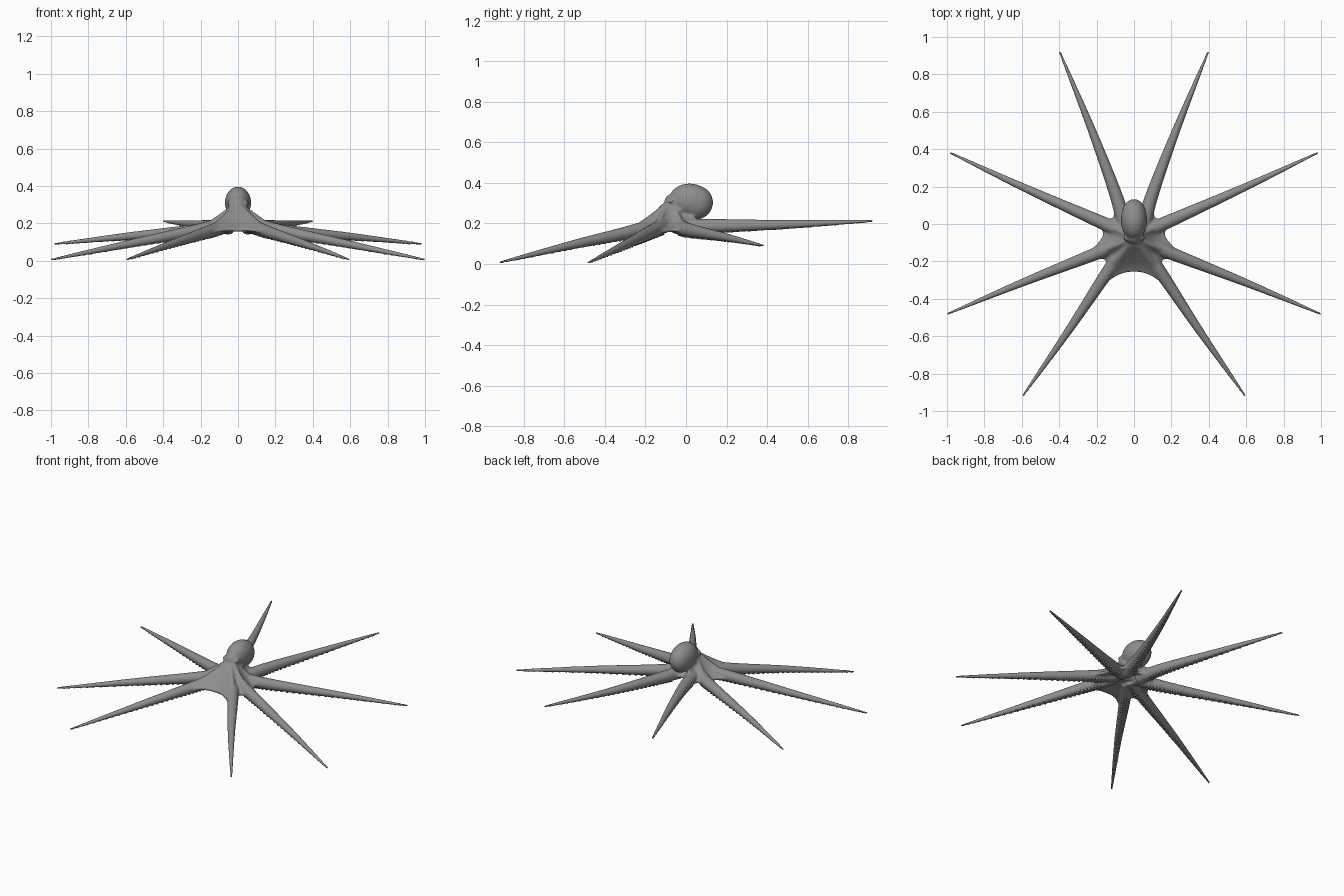
import bpy, bmesh, math
from mathutils import Vector, Matrix

if "Cube" in bpy.data.objects:
    bpy.data.objects.remove(bpy.data.objects["Cube"])

body = bmesh.new()


def spline(pts, n, closed=False):
    """Catmull-Rom samples through points, n per span."""
    pts = [Vector(p) for p in pts]
    m = len(pts)
    out = []
    for i in range(m if closed else m - 1):
        def get(k):
            return pts[k % m] if closed else pts[max(0, min(m - 1, k))]
        a, b, c, d = (get(i + k) for k in (-1, 0, 1, 2))
        for j in range(n):
            t = j / n
            out.append(0.5 * (2 * b + (c - a) * t + (2 * a - 5 * b + 4 * c - d) * t * t
                              + (3 * b - a - 3 * c + d) * t ** 3))
    if not closed:
        out.append(pts[-1])
    return out


def loft(rings):
    """Closed solid through a list of rings, capped at both ends."""
    vr = [[body.verts.new(p) for p in r] for r in rings]
    n = len(vr[0])
    faces = []
    for a, b in zip(vr, vr[1:]):
        for i in range(n):
            faces.append(body.faces.new((a[i], a[(i + 1) % n], b[(i + 1) % n], b[i])))
    faces.append(body.faces.new(vr[0][::-1]))
    faces.append(body.faces.new(vr[-1]))
    bmesh.ops.recalc_face_normals(body, faces=faces)


def tube(path, radii, sides=12):
    rings = []
    for i, p in enumerate(path):
        d = (path[min(i + 1, len(path) - 1)] - path[max(i - 1, 0)]).normalized()
        side = d.cross(Vector((0, 0, 1))).normalized()
        up = side.cross(d)
        rings.append([p + radii[i] * (math.cos(a) * side + math.sin(a) * up)
                      for a in (2 * math.pi * k / sides for k in range(sides))])
    loft(rings)


def ball(bm, loc, size, tilt=0.0, u=32, v=20):
    m = (Matrix.Translation(loc) @ Matrix.Rotation(tilt, 4, 'X')
         @ Matrix.Diagonal((*size, 1)))
    bmesh.ops.create_uvsphere(bm, u_segments=u, v_segments=v, radius=1, matrix=m)


def arm_radius(t):
    return 0.006 + 0.035 * (1 - t) ** 0.95


# Arms, right side centrelines from front to back, mirrored
arms = [
    [(0.04, -0.12, 0.20), (0.15, -0.27, 0.158), (0.35, -0.57, 0.092), (0.595, -0.92, 0.007)],
    [(0.04, -0.09, 0.20), (0.22, -0.165, 0.162), (0.60, -0.315, 0.087), (1.0, -0.482, 0.006)],
    [(0.04, -0.05, 0.19), (0.20, 0.02, 0.165), (0.60, 0.20, 0.13), (0.985, 0.382, 0.09)],
    [(0.05, -0.02, 0.18), (0.095, 0.15, 0.187), (0.225, 0.50, 0.195), (0.398, 0.923, 0.212)],
]
sucker_verts, sucker_faces = [], []
for sx in (1, -1):
    for arm in arms:
        path = spline([(sx * x, y, z) for x, y, z in arm], 12)
        n = len(path) - 1
        length = [0]
        for a, b in zip(path, path[1:]):
            length.append(length[-1] + (b - a).length)
        ts = [s / length[-1] for s in length]
        tube(path, [arm_radius(t) for t in ts])
        # Two rows of shallow domed suckers under each arm
        for i in range(8, n - 1):
            d = (path[i + 1] - path[i - 1]).normalized()
            side = d.cross(Vector((0, 0, 1))).normalized()
            r = arm_radius(ts[i])
            for k in (-1, 1):
                p = path[i] + side * k * r * 0.4 - Vector((0, 0, r * 0.8))
                o = len(sucker_verts)
                for w, h in ((0.3, 0.0), (0.27, 0.12), (0.15, 0.2)):
                    for j in range(8):
                        a = -j * math.pi / 4
                        sucker_verts.append(p + r * Vector((w * math.cos(a), w * math.sin(a), -h)))
                for q in (0, 8):
                    for j in range(8):
                        j2 = (j + 1) % 8
                        sucker_faces.append((o + q + j, o + q + j2, o + q + 8 + j2, o + q + 8 + j))
                sucker_faces.append(tuple(range(o + 16, o + 24)))

# Web skirt lofted from neck to scalloped rim and back underneath
half = [(0, -0.255, 0.168), (0.075, -0.268, 0.168), (0.16, -0.315, 0.155),
        (0.19, -0.29, 0.155), (0.15, -0.195, 0.165), (0.25, -0.177, 0.158),
        (0.165, -0.06, 0.17), (0.20, 0.02, 0.168),
        (0.112, 0.035, 0.175), (0.097, 0.15, 0.188), (0, 0.04, 0.18)]
rim = spline(half + [(-x, y, z) for x, y, z in half[-2:0:-1]], 6, closed=True)
neck = Vector((0, -0.075, 0.29))
rings = []
for s in (0, 0.12, 0.25, 0.4, 0.55, 0.7, 0.85, 1.0):
    ring = []
    for p in rim:
        d = Vector((p.x, p.y - neck.y, 0))
        q = neck + d.normalized() * 0.042
        w = 1.25 if p.y < -0.15 else 1.75
        ring.append(Vector((q.x + (p.x - q.x) * s, q.y + (p.y - q.y) * s,
                            p.z + 0.006 + (neck.z - p.z) * (1 - s) ** w)))
    rings.append(ring)
for s, dz in ((1.0, -0.012), (0.8, -0.008), (0.5, 0.004), (0.2, 0.012)):
    rings.append([Vector((p.x * s, neck.y + (p.y - neck.y) * s, p.z + dz)) for p in rim])
loft(rings)

# Mantle and head
ball(body, (0, 0.022, 0.311), (0.07, 0.106, 0.085), -0.1)
ball(body, (0, 0.045, 0.303), (0.067, 0.088, 0.085))
ball(body, (0, -0.06, 0.287), (0.05, 0.047, 0.06), 0.3)

# Eye bulges and siphons
for sx in (1, -1):
    ball(body, (sx * 0.038, -0.072, 0.308), (0.017, 0.022, 0.018), u=16, v=10)
    tube([Vector((sx * 0.03, -0.06, 0.25)), Vector((sx * 0.043, -0.04, 0.262)),
          Vector((sx * 0.048, -0.022, 0.264))], [0.016, 0.015, 0.012], 12)

grey = bpy.data.materials.new("dark_grey")
grey.diffuse_color = (0.27, 0.27, 0.27, 1)
grey.use_nodes = True
grey.node_tree.nodes["Principled BSDF"].inputs["Base Color"].default_value = grey.diffuse_color


def make(name, bm=None, data=None):
    me = bpy.data.meshes.new(name)
    if bm:
        bm.to_mesh(me)
        bm.free()
    else:
        me.from_pydata(data[0], [], data[1])
    ob = bpy.data.objects.new(name, me)
    bpy.context.collection.objects.link(ob)
    me.materials.append(grey)
    for f in me.polygons:
        f.use_smooth = True
    return ob


# Fuse body parts into one smooth skin
skin = make("octopus_body", body)
rm = skin.modifiers.new("fuse", 'REMESH')
rm.mode = 'VOXEL'
rm.voxel_size = 0.006
rm.use_smooth_shade = True
sm = skin.modifiers.new("soften", 'SMOOTH')
sm.factor = 0.5
sm.iterations = 5

make("suckers", data=(sucker_verts, sucker_faces))

# Pupils set into the eye bulges
eyes = bmesh.new()
for sx in (1, -1):
    ball(eyes, (sx * 0.048, -0.074, 0.309), (0.008, 0.011, 0.009), u=16, v=10)
make("eyes", eyes)
